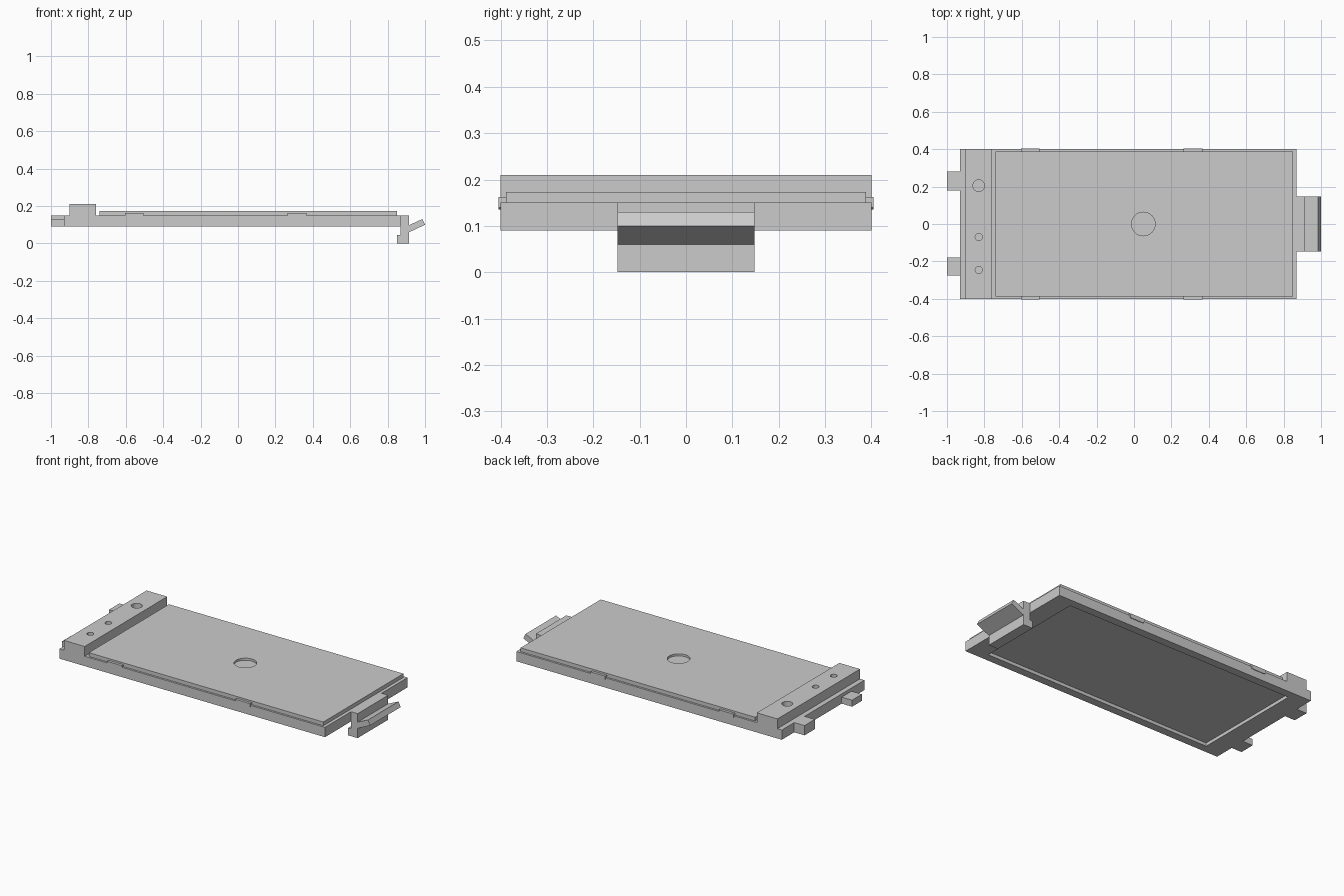
import bpy, bmesh
from math import pi

if "Cube" in bpy.data.objects:
    bpy.data.objects.remove(bpy.data.objects["Cube"], do_unlink=True)

grey = bpy.data.materials.new("plain grey")
grey.use_nodes = True
grey.diffuse_color = (0.6, 0.6, 0.6, 1)
grey.node_tree.nodes["Principled BSDF"].inputs["Base Color"].default_value = (0.6, 0.6, 0.6, 1)


def prism(name, profile, y0, y1):
    """Extrude an x-z profile from y0 to y1."""
    bm = bmesh.new()
    face = bm.faces.new([bm.verts.new((x, y0, z)) for x, z in profile])
    ext = bmesh.ops.extrude_face_region(bm, geom=[face])
    verts = [v for v in ext["geom"] if isinstance(v, bmesh.types.BMVert)]
    bmesh.ops.translate(bm, verts=verts, vec=(0, y1 - y0, 0))
    bmesh.ops.recalc_face_normals(bm, faces=bm.faces)
    mesh = bpy.data.meshes.new(name)
    bm.to_mesh(mesh)
    bm.free()
    mesh.materials.append(grey)
    ob = bpy.data.objects.new(name, mesh)
    bpy.context.collection.objects.link(ob)
    return ob


def box(name, x0, x1, y0, y1, z0, z1):
    return prism(name, [(x0, z0), (x1, z0), (x1, z1), (x0, z1)], y0, y1)


def rod(x, y, r, z0, z1):
    bpy.ops.mesh.primitive_cylinder_add(vertices=32, radius=r, depth=z1 - z0,
                                        location=(x, y, (z0 + z1) / 2))
    ob = bpy.context.object
    ob.data.materials.append(grey)
    return ob


def cut(target, cutter):
    """Subtract the cutter, then discard it."""
    mod = target.modifiers.new("cut", 'BOOLEAN')
    mod.operation = 'DIFFERENCE'
    mod.solver = 'EXACT'
    mod.object = cutter
    bpy.context.view_layer.update()
    bpy.ops.object.select_all(action='DESELECT')
    bpy.context.view_layer.objects.active = target
    target.select_set(True)
    bpy.ops.object.modifier_apply(modifier=mod.name)
    bpy.data.objects.remove(cutter, do_unlink=True)


# Tray with end ledge and raised terminal block, in one profile
tray = prism("tray", [(-0.93, 0.09), (0.87, 0.09), (0.87, 0.15), (-0.76, 0.15),
                      (-0.76, 0.21), (-0.90, 0.21), (-0.90, 0.15), (-0.93, 0.15)],
             -0.4, 0.4)
cut(tray, box("recess_cutter", -0.81, 0.75, -0.35, 0.35, 0.05, 0.11))

# Holes in the terminal block
for y, r in ((0.205, 0.031), (-0.07, 0.019), (-0.245, 0.019)):
    cut(tray, rod(-0.83, y, r, 0.15, 0.25))

# Top panel with a shallow round dimple
panel = box("top_panel", -0.74, 0.85, -0.388, 0.388, 0.145, 0.173)
cut(panel, rod(0.05, 0, 0.063, 0.16, 0.2))

# Small side catches with tapered ends
for x in (-0.555, 0.315):
    for side in (-1, 1):
        outline = [(x - 0.05, 0.14), (x - 0.04, 0.135), (x + 0.04, 0.135), (x + 0.05, 0.14),
                   (x + 0.05, 0.162), (x - 0.05, 0.162)]
        prism("side_catch", outline, side * 0.385, side * 0.404)

# Locating tabs
box("front_tab", -1.0, -0.92, -0.275, -0.18, 0.09, 0.13)
box("back_tab", -1.0, -0.92, 0.18, 0.28, 0.09, 0.15)

# Spring latch with foot and angled finger grip
prism("latch", [(0.87, 0.15), (0.87, 0.045), (0.85, 0.045), (0.85, 0), (0.915, 0),
                (0.915, 0.06), (1.0, 0.10), (0.985, 0.13), (0.915, 0.098), (0.915, 0.15)],
      -0.148, 0.148)

for ob in bpy.context.scene.objects:
    if ob.type == 'MESH':
        bpy.ops.object.select_all(action='DESELECT')
        ob.select_set(True)
        bpy.context.view_layer.objects.active = ob
        bpy.ops.object.shade_smooth_by_angle(angle=pi / 6)
